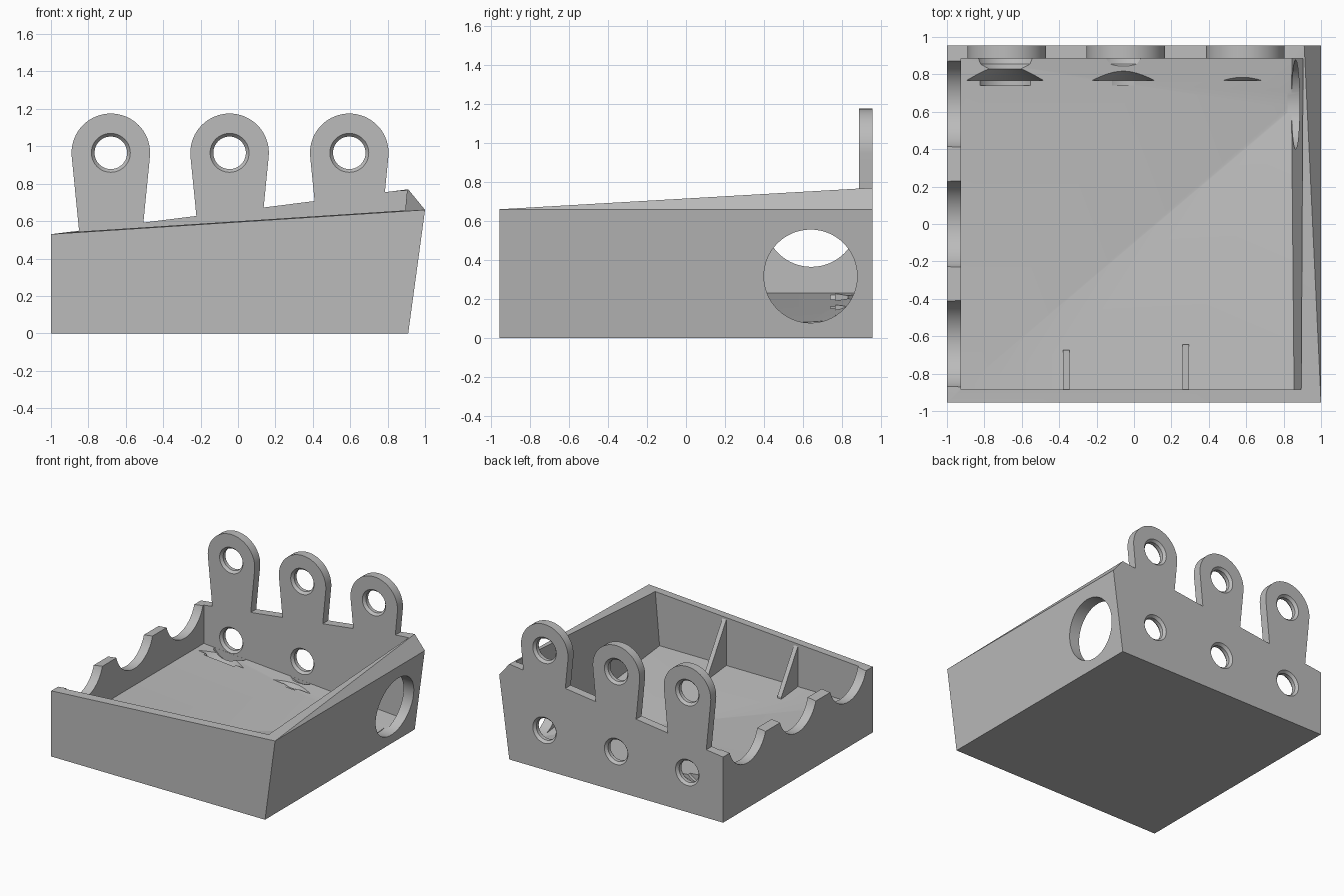
import bpy, bmesh
from math import sin, cos, pi
from mathutils import Matrix, Vector

if "Cube" in bpy.data.objects:
    bpy.data.objects.remove(bpy.data.objects["Cube"], do_unlink=True)

grey = bpy.data.materials.new("matte grey")
grey.use_nodes = True
colour = (0.5, 0.5, 0.5, 1)
grey.diffuse_color = colour
grey.node_tree.nodes["Principled BSDF"].inputs["Base Color"].default_value = colour

BACK, INNER = 0.955, 0.885            # outer and inner half depth
COLUMNS = (-0.68, -0.045, 0.595)      # tab and hole columns
HOLE_ROWS = (0.32, 0.965)


def finish(name, bm):
    bmesh.ops.recalc_face_normals(bm, faces=bm.faces)
    mesh = bpy.data.meshes.new(name)
    bm.to_mesh(mesh)
    bm.free()
    mesh.materials.append(grey)
    obj = bpy.data.objects.new(name, mesh)
    bpy.context.collection.objects.link(obj)
    return obj


def hull(name, points):
    """Convex solid around the points."""
    bm = bmesh.new()
    verts = [bm.verts.new(p) for p in points]
    res = bmesh.ops.convex_hull(bm, input=verts)
    loose = {v for v in res["geom_interior"] + res["geom_unused"]
             if isinstance(v, bmesh.types.BMVert) and not v.link_faces}
    bmesh.ops.delete(bm, geom=list(loose), context="VERTS")
    bmesh.ops.dissolve_limit(bm, angle_limit=0.002, verts=bm.verts, edges=bm.edges)
    return finish(name, bm)


def side_cylinder(name, x0, x1, y, z, r, n=64):
    """Cylinder along x."""
    ring = [(y + r * cos(2 * pi * i / n), z + r * sin(2 * pi * i / n)) for i in range(n)]
    return hull(name, [(x, a, b) for x in (x0, x1) for a, b in ring])


def lathe(name, profile, x, z, n=48):
    """Solid of revolution around a y axis through x, z."""
    bm = bmesh.new()
    verts = [bm.verts.new((r, y, 0)) for r, y in profile]
    edges = [bm.edges.new(pair) for pair in zip(verts, verts[1:])]
    bmesh.ops.spin(bm, geom=verts + edges, cent=(0, 0, 0), axis=(0, 1, 0),
                   angle=2 * pi, steps=n)
    bmesh.ops.remove_doubles(bm, verts=bm.verts, dist=0.0001)
    bmesh.ops.transform(bm, matrix=Matrix.Translation(Vector((x, 0, z))), verts=bm.verts)
    return finish(name, bm)


def combine(target, other, operation):
    mod = target.modifiers.new(other.name, "BOOLEAN")
    mod.operation, mod.solver, mod.object = operation, "EXACT", other
    bpy.context.view_layer.objects.active = target
    bpy.ops.object.modifier_apply(modifier=mod.name)
    bpy.data.objects.remove(other, do_unlink=True)


# Outer block: sloping top, leaning right side, chamfered back right corner
tray = hull("tray", [(x, y, 0) for x in (-1, 0.91) for y in (-BACK, BACK)]
            + [(x, y, z) for x, z in ((-1, 0.53), (1, 0.66)) for y in (-BACK, BACK)]
            + [(0.91, BACK, 0.77)])


# Cavity with a floor that drains towards the side opening
def right_inside(y, z):
    return (0.835 + 0.09 * z, y, z)


cavity = hull("cavity_cutter",
              [(-0.925, y, z) for y in (-INNER, INNER) for z in (0.23, 1.2)]
              + [right_inside(y, 1.2) for y in (-INNER, INNER)]
              + [right_inside(-INNER, 0.23), right_inside(0.62, 0.08),
                 right_inside(INNER, 0.1)])
combine(tray, cavity, "DIFFERENCE")

# Rounded tabs rising from the back wall
for cx in COLUMNS:
    outline = [(cx + 0.21 * cos(2 * pi * i / 64), 0.965 + 0.21 * sin(2 * pi * i / 64))
               for i in range(64)]
    outline += [(cx - 0.165, 0.5), (cx + 0.165, 0.5)]
    combine(tray, hull("back_tab", [(x, y, z) for x, z in outline for y in (INNER, BACK)]),
            "UNION")

# Triangular ribs behind the front wall
for x, top, tip in ((-0.362, 0.555, -0.675), (0.277, 0.6, -0.645)):
    side = [(-0.92, 0.1), (-0.92, top), (-INNER, top), (tip, 0.225), (tip, 0.1)]
    combine(tray, hull("front_rib", [(x + s, y, z) for y, z in side for s in (-0.018, 0.018)]),
            "UNION")

# Scallops in the left wall
for y in (-0.64, 0, 0.642):
    combine(tray, side_cylinder("scallop_cutter", -1.1, -0.9, y, 0.605, 0.24), "DIFFERENCE")

# Round opening in the right wall
combine(tray, side_cylinder("opening_cutter", 0.82, 1.1, 0.638, 0.317, 0.239), "DIFFERENCE")

# Chamfered back holes, with flared clearance that bites into the floor
clearance = [(0, 0.965), (0.114, 0.965), (0.087, 0.935), (0.087, 0.905), (0.105, 0.884),
             (0.18, 0.884), (0.172, 0.855), (0.14, 0.83), (0.235, 0.767),
             (0.175, 0.767), (0.175, 0.74), (0, 0.74)]
for cx in COLUMNS:
    for z in HOLE_ROWS:
        combine(tray, lathe("hole_cutter", clearance, cx, z), "DIFFERENCE")

# Shading
bpy.ops.object.select_all(action="DESELECT")
tray.select_set(True)
bpy.context.view_layer.objects.active = tray
bpy.ops.object.shade_smooth_by_angle(angle=0.35)
